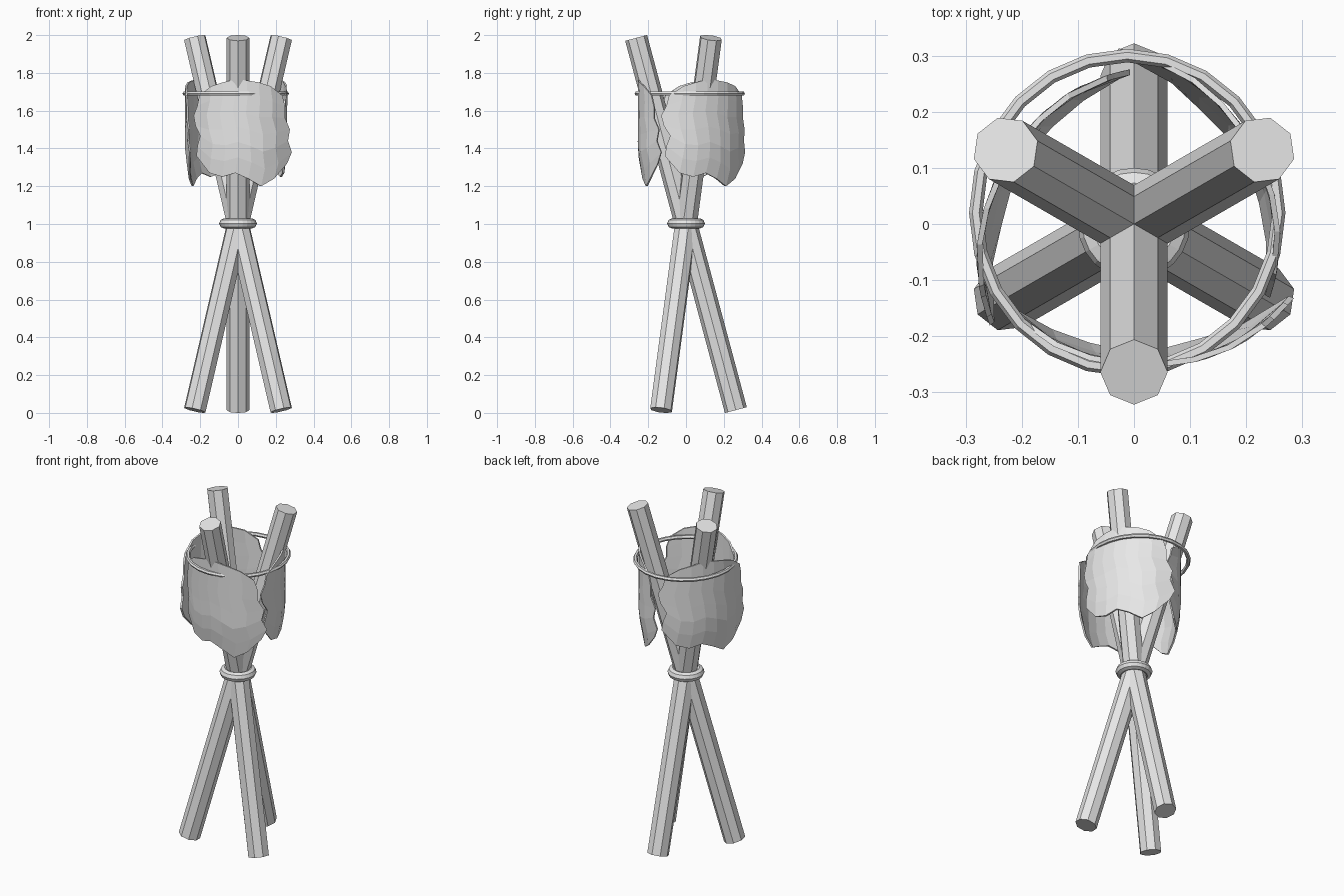
import bpy, bmesh, math
from mathutils import Matrix, Vector

if "Cube" in bpy.data.objects:
    bpy.data.objects.remove(bpy.data.objects["Cube"])

grey = bpy.data.materials.new("light grey")
grey.diffuse_color = (0.8, 0.8, 0.8, 1)
grey.use_nodes = True
grey.node_tree.nodes["Principled BSDF"].inputs["Base Color"].default_value = grey.diffuse_color


def finish(name, bm, smooth=False):
    bmesh.ops.recalc_face_normals(bm, faces=bm.faces[:])
    me = bpy.data.meshes.new(name)
    bm.to_mesh(me)
    bm.free()
    me.materials.append(grey)
    ob = bpy.data.objects.new(name, me)
    bpy.context.collection.objects.link(ob)
    return ob


def torus(name, center, rx, ry, minor, n, m):
    bm = bmesh.new()
    rows = []
    for i in range(n):
        a = 2 * math.pi * i / n
        row = []
        for j in range(m):
            b = 2 * math.pi * j / m
            k = minor * math.cos(b)
            row.append(bm.verts.new((center[0] + (rx + k) * math.cos(a),
                                     center[1] + (ry + k) * math.sin(a),
                                     center[2] + minor * math.sin(b))))
        rows.append(row)
    for i in range(n):
        for j in range(m):
            p, q = rows[i], rows[(i + 1) % n]
            bm.faces.new((p[j], q[j], q[(j + 1) % m], p[(j + 1) % m]))
    return finish(name, bm)


def lerp(vals, f):
    x = f * (len(vals) - 1)
    i = min(int(x), len(vals) - 2)
    return vals[i] + (vals[i + 1] - vals[i]) * (x - i)


# Ragged hide outline: bottom/top heights per column, left/right limits per row
BOTTOM = [1.36, 1.27, 1.25, 1.27, 1.24, 1.20, 1.24, 1.32]
TOP = [1.68, 1.73, 1.75, 1.765, 1.76, 1.75, 1.73, 1.68]
LEFT = [-0.22, -0.215, -0.20, -0.225, -0.235, -0.215, -0.205]
RIGHT = [0.26, 0.285, 0.265, 0.275, 0.25, 0.25, 0.235]


def hide_panel(name, angle):
    bm = bmesh.new()
    nc, nr = 7, 6
    grid = []
    for r in range(nr + 1):
        row = []
        for c in range(nc + 1):
            s, v = c / nc, r / nr
            t = lerp(LEFT, v) + (lerp(RIGHT, v) - lerp(LEFT, v)) * s
            z = lerp(BOTTOM, s) + (lerp(TOP, s) - lerp(BOTTOM, s)) * v
            u = t - 0.02
            d = 0.256 - 1.2 * u * u - 8 * u ** 4
            d -= 0.03 * max(0, (1.38 - z) / 0.18)   # bottom curls inward
            row.append(bm.verts.new((t, -d, z)))
        grid.append(row)
    for r in range(nr):
        for c in range(nc):
            bm.faces.new((grid[r][c], grid[r][c + 1], grid[r + 1][c + 1], grid[r + 1][c]))
    # give the hide a thin inner skin
    outer = bm.faces[:]
    ext = bmesh.ops.extrude_face_region(bm, geom=outer, use_keep_orig=True)
    for v in ext["geom"]:
        if isinstance(v, bmesh.types.BMVert):
            flat = Vector((v.co.x, v.co.y, 0))
            v.co -= flat.normalized() * 0.01
    bm.transform(Matrix.Rotation(angle, 4, 'Z'))
    return finish(name, bm)


names = ["front", "right", "left"]
for i, n in enumerate(names):
    turn = Matrix.Rotation(i * 2 * math.pi / 3, 4, 'Z')
    # Octagonal pole leaning outward through the crossing point
    bm = bmesh.new()
    bmesh.ops.create_cone(bm, cap_ends=True, segments=8, radius1=0.06, radius2=0.06, depth=2.04)
    bm.transform(Matrix.Translation((0, 0, 1)) @ turn @ Matrix.Rotation(math.radians(15), 4, 'X'))
    finish(n + "_pole", bm)
    hide_panel(n + "_hide", i * 2 * math.pi / 3)

# Rope lashing at the crossing and hoop holding the hides
torus("rope_lashing", (0, 0, 1.003), 0.073, 0.073, 0.027, 24, 8)
torus("hide_hoop", (-0.012, 0.02, 1.69), 0.27, 0.28, 0.012, 24, 6)
